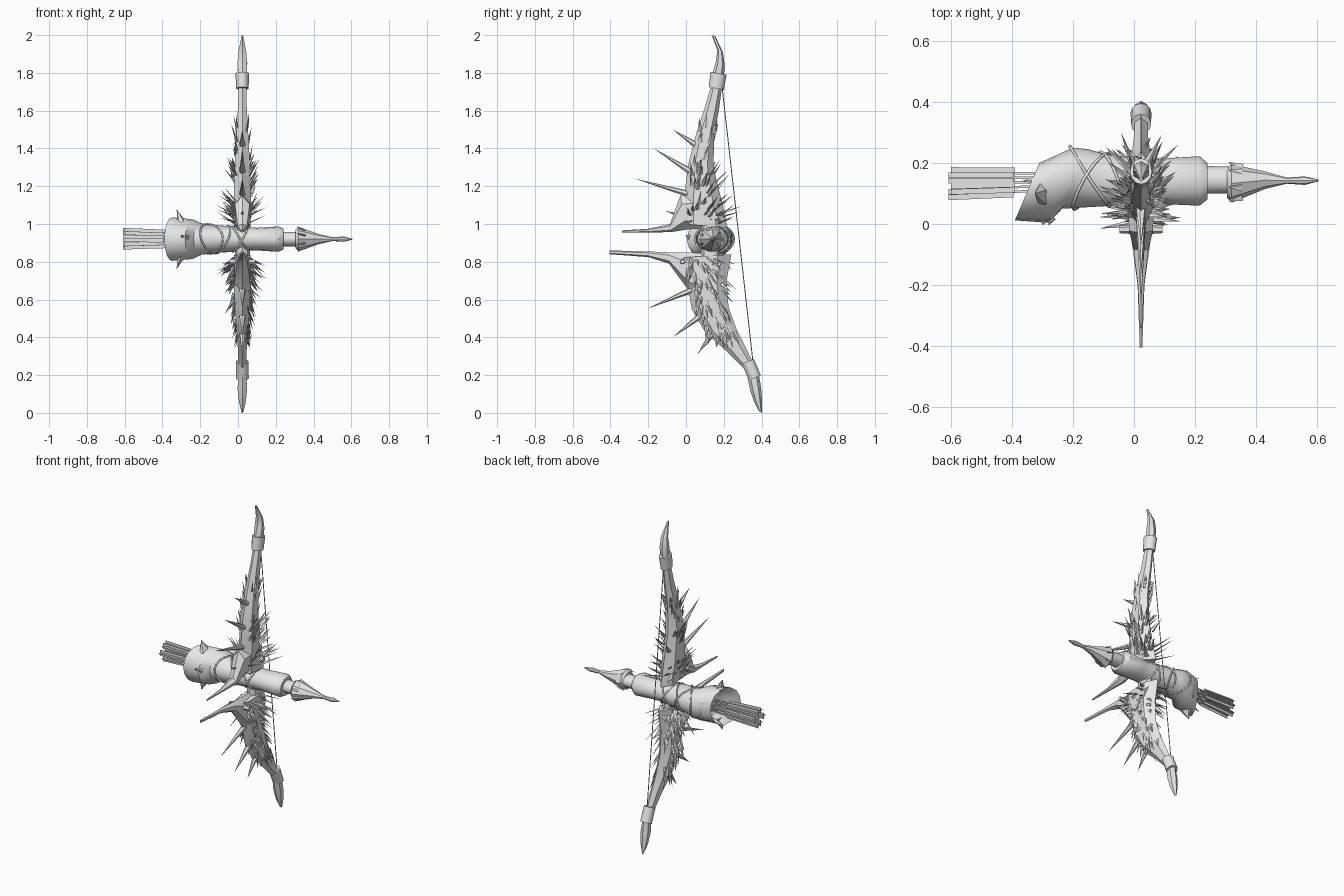
import bpy, bmesh, math, random
from mathutils import Vector

if "Cube" in bpy.data.objects:
    bpy.data.objects.remove(bpy.data.objects["Cube"])

random.seed(4)
CX = 0.023                      # bow plane
grey = bpy.data.materials.new("plain grey")
grey.diffuse_color = (0.8, 0.8, 0.8, 1)
grey.use_nodes = True
grey.node_tree.nodes["Principled BSDF"].inputs["Base Color"].default_value = grey.diffuse_color


def finish(name, bm, angle=40):
    bmesh.ops.recalc_face_normals(bm, faces=bm.faces)
    me = bpy.data.meshes.new(name)
    bm.to_mesh(me)
    bm.free()
    ob = bpy.data.objects.new(name, me)
    bpy.context.collection.objects.link(ob)
    me.materials.append(grey)
    bpy.ops.object.select_all(action='DESELECT')
    ob.select_set(True)
    bpy.context.view_layer.objects.active = ob
    bpy.ops.object.shade_smooth_by_angle(angle=math.radians(angle))
    return ob


def loft(name, rows, place, n=8, angle=40):
    """Rows are (a0, b0, a1, b1, half width): two opposite edge points of a ring."""
    bm = bmesh.new()
    rings = []
    for a0, b0, a1, b1, w in rows:
        ring = []
        for i in range(n):
            t = 2 * math.pi * i / n
            c, s = 0.5 + 0.5 * math.cos(t), math.sin(t)
            ring.append(bm.verts.new(place(a1 + (a0 - a1) * c, b1 + (b0 - b1) * c, w * s)))
        rings.append(ring)
    for r, q in zip(rings, rings[1:]):
        for i in range(n):
            j = (i + 1) % n
            bm.faces.new((r[i], r[j], q[j], q[i]))
    bm.faces.new(rings[0])
    bm.faces.new(rings[-1])
    return finish(name, bm, angle)


def bow(y, z, w):
    return (CX + w, y, z)


def case(x, y, w):
    return (x, y, 0.92 + w)


def spike(bm, base, tip, r, n=4, flat=1.0):
    base, tip = Vector(base), Vector(tip)
    d = (tip - base).normalized()
    u = d.cross(Vector((0.3, 0.2, 1)) if abs(d.z) < 0.9 else Vector((1, 0, 0))).normalized()
    v = d.cross(u)
    ring = [bm.verts.new(base + r * (u * math.cos(2 * math.pi * i / n)
                                     + v * flat * math.sin(2 * math.pi * i / n))) for i in range(n)]
    top = bm.verts.new(tip)
    for i in range(n):
        bm.faces.new((ring[i], ring[(i + 1) % n], top))
    bm.faces.new(ring)


# limbs: front y, z, back y, z, half width
upper = [(-.02, 1.0, .22, .98, .05), (-.01, 1.15, .19, 1.12, .052), (.015, 1.33, .145, 1.3, .046),
         (.055, 1.48, .15, 1.47, .036), (.10, 1.62, .175, 1.61, .027), (.13, 1.72, .19, 1.72, .024)]
lower = [(-.05, .82, .24, .84, .05), (.01, .68, .215, .70, .052), (.03, .55, .225, .56, .046),
         (.10, .43, .265, .45, .036), (.21, .33, .31, .36, .027), (.30, .24, .355, .265, .023)]
loft("upper_limb", upper, bow, 6, 35)
loft("lower_limb", lower, bow, 6, 35)
loft("grip", [(.08, .83, .18, .83, .04), (.08, 1.0, .18, 1.0, .04)], bow)

# pointed limb tips and their collars
loft("upper_tip", [(.135, 1.78, .20, 1.77, .026), (.158, 1.86, .205, 1.84, .03),
                   (.166, 1.92, .195, 1.91, .023), (.136, 2.0, .155, 1.995, .004)], bow, 6)
loft("lower_tip", [(.325, .19, .385, .21, .024), (.34, .12, .398, .13, .029),
                   (.36, .06, .403, .06, .021), (.385, .01, .402, .0, .005)], bow, 6)
loft("upper_collar", [(.12, 1.725, .20, 1.71, .033), (.13, 1.805, .215, 1.79, .036)], bow, 12)
loft("lower_collar", [(.295, .26, .36, .285, .033), (.335, .17, .395, .20, .034)], bow, 12)

# long hand guards
loft("upper_guard", [(-.34, .966, -.34, .954, .004), (-.2, .975, -.2, .955, .012),
                     (-.085, 1.0, -.08, .957, .028), (-.03, 1.15, 0, .97, .045),
                     (.10, 1.16, .2, .985, .053)], bow, 6, 30)
loft("lower_guard", [(-.405, .86, -.405, .84, .005), (-.2, .855, -.2, .825, .013),
                     (-.09, .85, -.09, .79, .03), (0, .85, .02, .64, .047),
                     (.2, .84, .12, .6, .053)], bow, 6, 30)
loft("guard_pin", [(-.035, .80, .0, .80, .0175)] * 1 + [(-.035, .801, .0, .801, .0175)], bow, 8)
for s in (-1, 1):
    loft("guard_stud", [(-.035, -s * .0, -.0, 0, .018), (-.03, s * .07, -.005, s * .07, .012)],
         lambda y, x, w, s=s: (CX + x, y, .80 + w), 6)

# thorns on the front edges: base y, z, tip y, z
bm = bmesh.new()
for y0, z0, y1, z1 in [(.01, 1.16, -.27, 1.24), (.02, 1.28, -.17, 1.40), (.05, 1.42, -.07, 1.50),
                       (.01, 1.03, -.11, 1.07), (.03, .65, -.21, .55), (.07, .51, -.07, .40),
                       (.14, .42, .06, .31)]:
    spike(bm, (CX, y0, z0), (CX, y1, z1), .017, 6)
finish("front_thorns", bm)


# shaggy fur on the sides and backs of the limbs
def at(rows, z):
    for p, q in zip(rows, rows[1:]):
        if min(p[1], q[1]) <= z <= max(p[1], q[1]):
            t = (z - p[1]) / (q[1] - p[1])
            return [p[k] + (q[k] - p[k]) * t for k in (0, 2, 4)]
    p = rows[0]
    return [p[0], p[2], p[4]]


def fur(name, rows, start, end, up):
    bm = bmesh.new()
    for i in range(110):
        t = random.random() ** 1.4
        z = start + (end - start) * t
        f, b, w = at(rows, z)
        c = random.uniform(0.15, 0.95)
        s = random.choice((-1, 1))
        base = Vector((CX + s * w * 2 * math.sqrt(c * (1 - c)) * .85, f + (b - f) * c, z))
        d = Vector((s * random.uniform(.2, .8) * (1 - .75 * t), (c - .25) * 1.1 * (1 - .5 * t),
                    up * random.uniform(.15, .5) + up * .7 * t)).normalized()
        spike(bm, base, base + d * random.uniform(.06, .13) * (1 - .35 * t), .013, 4, .4)
    finish(name, bm, 20)


fur("upper_fur", upper, 1.0, 1.52, 1)
fur("lower_fur", lower, .82, .38, -1)

# bow string
loft("string", [(.188, 1.73, .193, 1.73, .0025), (.352, .27, .357, .27, .0025)], bow, 6)

# quiver lying across the bow: front x, y, back x, y, half height
loft("quiver", [(-.33, .06, -.21, .20, .07), (-.385, .025, -.255, .225, .10),
                (-.39, .012, -.31, .20, .115), (-.28, .004, -.20, .25, .105),
                (-.235, .05, -.15, .245, .082), (-.10, .058, -.09, .228, .072),
                (.05, .065, .05, .21, .062), (.10, .065, .10, .215, .06),
                (.215, .06, .215, .222, .067), (.24, .08, .24, .20, .055)], case, 16)
loft("quiver_neck", [(.22, .10, .22, .19, .038), (.31, .10, .31, .188, .038)], case, 12)
loft("quiver_end", [(.305, .085, .305, .185, .05), (.32, .07, .32, .196, .065),
                    (.43, .115, .43, .172, .026), (.50, .132, .50, .152, .010),
                    (.56, .128, .56, .156, .014), (.605, .14, .605, .146, .003)], case, 8)

# barbs around the hood and the end cap
bm = bmesh.new()
for s in (-1, 1):
    spike(bm, (-.30, .10, .92 + s * .09), (-.325, .10, .92 + s * .158), .045, 5, .5)
    spike(bm, (-.25, .15, .92 + s * .07), (-.37, .14, .92 + s * .11), .03, 4, .4)
for i in range(7):
    a = 2 * math.pi * i / 7
    c, s = math.cos(a), math.sin(a)
    spike(bm, (.35, .135 + .045 * c, .92 + .045 * s), (.31, .135 + .068 * c, .92 + .07 * s), .02, 4, .4)
for x in (-.29, -.27):
    spike(bm, (x, .02, .93), (x - .01, -.005, .94), .014, 8)
finish("quiver_barbs", bm, 30)

# arrows with crossed feathers
for k in range(7):
    a = 2 * math.pi * k / 6
    r = 0 if k == 6 else 1
    y, z = .132 + .036 * r * math.cos(a), .922 + .045 * r * math.sin(a)
    bm = bmesh.new()
    tip = Vector((-.60 - .008 * (k % 2), y, z))
    root = Vector((-.18, .14 + (y - .132) * .7, .92 + (z - .922) * .6))
    for w, h in ((.004, .004), (.018, .0015), (.0015, .018)):
        end = root if w == h else tip.lerp(root, .5)
        verts = [bm.verts.new(p + Vector((dx, i * w, j * h)))
                 for p, dx in ((tip, 0), (end, 0))
                 for i, j in ((-1, -1), (1, -1), (1, 1), (-1, 1))]
        for f in ((0, 1, 2, 3), (4, 5, 6, 7), (0, 1, 5, 4), (1, 2, 6, 5), (2, 3, 7, 6), (3, 0, 4, 7)):
            bm.faces.new([verts[i] for i in f])
    finish("arrow", bm, 20)

# crossed lacing around the quiver
for k, (x0, x1) in enumerate([(-.21, -.08), (-.08, -.20), (-.12, -.04), (-.03, .05), (.05, -.03)]):
    cu = bpy.data.curves.new("lacing", 'CURVE')
    cu.dimensions = '3D'
    cu.bevel_depth = .005
    cu.bevel_resolution = 1
    sp = cu.splines.new('POLY')
    sp.points.add(19)
    sp.use_cyclic_u = True
    for i, p in enumerate(sp.points):
        a = 2 * math.pi * i / 20
        x = (x0 + x1) / 2 + (x0 - x1) / 2 * math.cos(a + k * .4)
        g = max(0, -x) * .13
        p.co = (x, .140 + .05 * max(0, -x) + (.077 + g) * math.cos(a),
                .92 + (.065 + g * .7) * math.sin(a), 1)
    ob = bpy.data.objects.new("lacing", cu)
    cu.materials.append(grey)
    bpy.context.collection.objects.link(ob)
